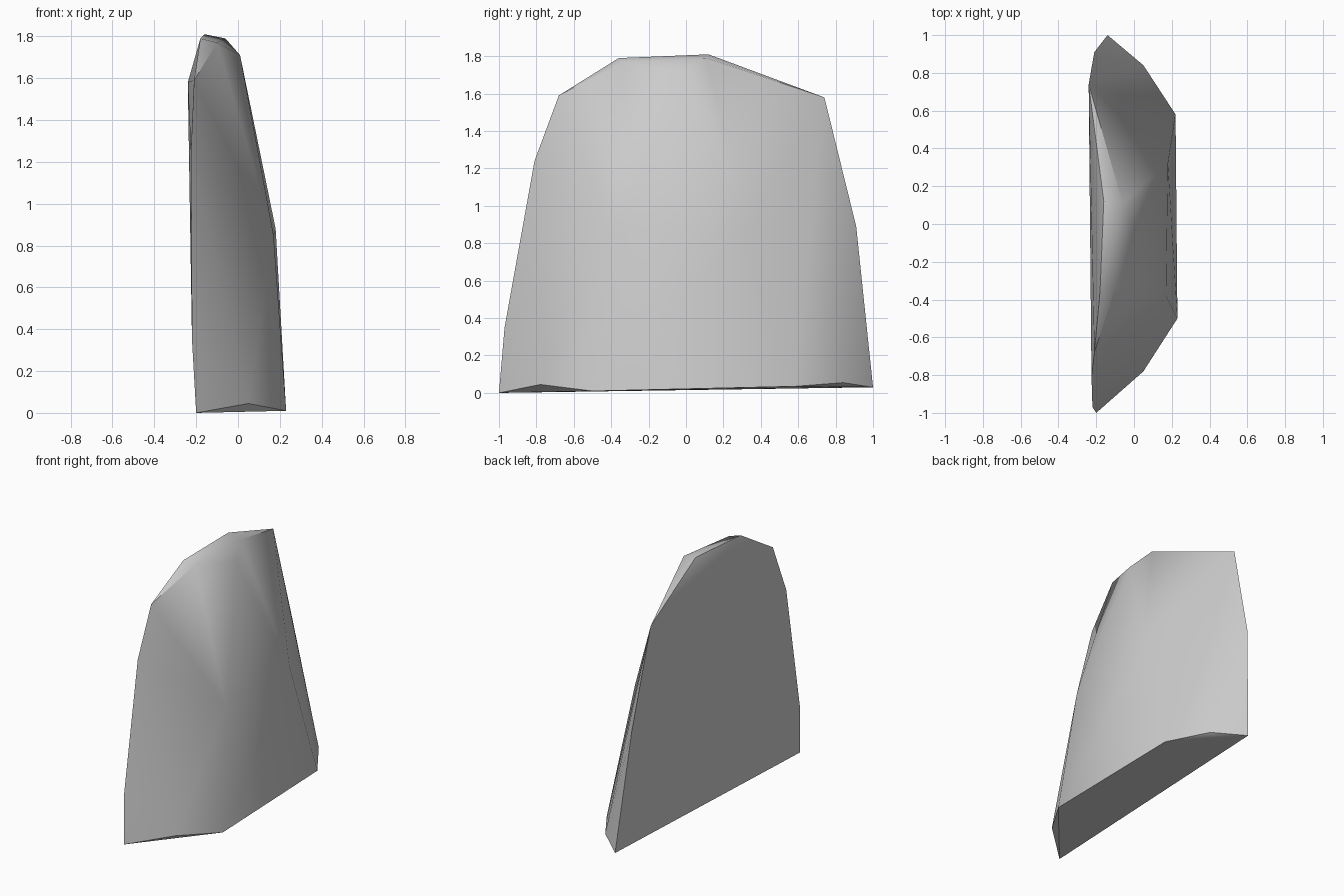
import bpy
import bmesh
import math

# Remove the default object only
default_cube = bpy.data.objects.get("Cube")
if default_cube:
    bpy.data.objects.remove(default_cube, do_unlink=True)


def make_material(name, colour):
    """Create one flat colour for the viewport and for rendering."""
    material = bpy.data.materials.new(name)
    material.use_nodes = True
    material.diffuse_color = colour
    shader = material.node_tree.nodes["Principled BSDF"]
    shader.inputs["Base Color"].default_value = colour
    shader.inputs["Roughness"].default_value = 0.9
    return material


def make_hull(name, outlines, material):
    """Wrap a faceted stone skin around the corner points of all outlines."""
    bm = bmesh.new()
    for outline in outlines:
        for corner in outline:
            bm.verts.new(corner)
    hull = bmesh.ops.convex_hull(bm, input=bm.verts[:])
    spare = {item for key in ("geom_interior", "geom_unused")
             for item in hull[key] if isinstance(item, bmesh.types.BMVert)}
    bmesh.ops.delete(bm, geom=list(spare), context='VERTS')
    bmesh.ops.recalc_face_normals(bm, faces=bm.faces[:])
    mesh = bpy.data.meshes.new(name)
    bm.to_mesh(mesh)
    bm.free()
    mesh.materials.append(material)
    stone = bpy.data.objects.new(name, mesh)
    bpy.context.collection.objects.link(stone)
    return stone


# Chipped foot, running from the front back-corner round the bulging face
foot = [(-0.20, -1.0, 0.0), (0.05, -0.78, 0.045), (0.23, -0.5, 0.01),
        (0.22, 0.58, 0.035), (0.05, 0.84, 0.055), (-0.14, 1.0, 0.03)]

# Outer rim of the flat back
rim = [(-0.22, -0.97, 0.35), (-0.225, -0.81, 1.24), (-0.21, -0.68, 1.59),
       (-0.24, 0.74, 1.58), (-0.21, 0.91, 0.89)]

# Two corners where the bulging face starts to lean back
shoulder = [(0.17, -0.38, 0.85), (0.18, 0.32, 0.88)]

# Narrow bevelled crest
crest = [(-0.18, -0.36, 1.79), (-0.16, 0.12, 1.81), (-0.06, 0.11, 1.79),
         (-0.10, -0.34, 1.77), (0.01, -0.03, 1.71)]

grey = make_material("stone_grey", (0.6, 0.6, 0.6, 1.0))
slab = make_hull("stone_slab", [foot, rim, shoulder, crest], grey)

# Soft faces with crisp broken edges
bpy.ops.object.select_all(action='DESELECT')
slab.select_set(True)
bpy.context.view_layer.objects.active = slab
bpy.ops.object.shade_smooth_by_angle(angle=math.radians(40))
